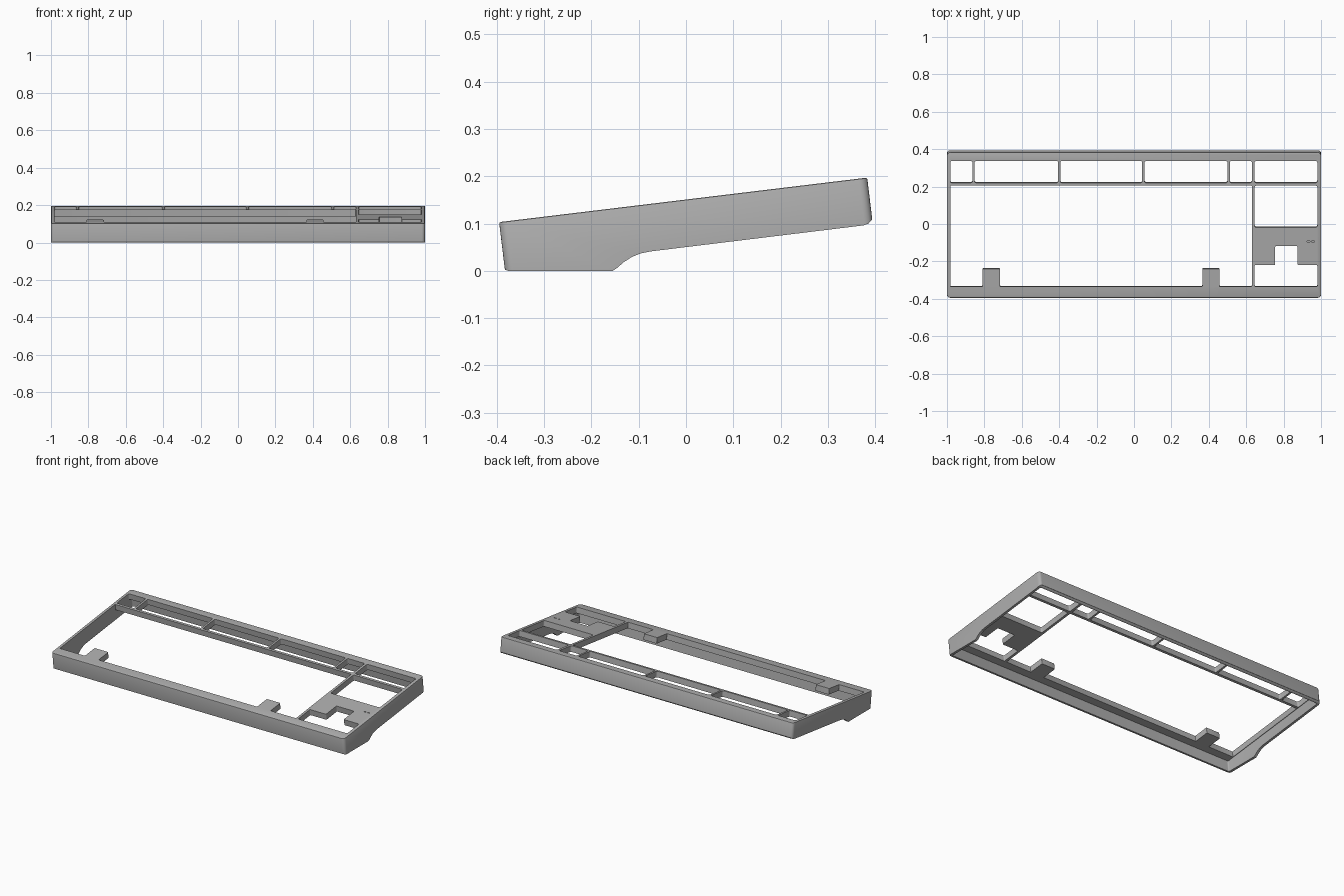
import bpy, bmesh, math
from mathutils import Matrix

cube = bpy.data.objects.get("Cube")
if cube:
    bpy.data.objects.remove(cube, do_unlink=True)

# One plain grey material
grey = bpy.data.materials.new("grey plastic")
grey.use_nodes = True
COLOR = (0.42, 0.42, 0.42, 1)
grey.diffuse_color = COLOR
grey.node_tree.nodes["Principled BSDF"].inputs["Base Color"].default_value = COLOR

# The case is tilted towards the typist
TILT = math.atan2(0.094, 0.778)
TILTED = Matrix.Translation((0, -0.006, 0.15)) @ Matrix.Rotation(TILT, 4, 'X')
PLATE = 0.036      # thickness of the top plate
WALL = 0.015       # thickness of the outer walls


def along(y):
    """Distance along the tilted top for a level y."""
    return (y + 0.006) / math.cos(TILT)


def rect(x0, x1, y0, y1):
    return [(x0, y0), (x1, y0), (x1, y1), (x0, y1)]


def prism(bm, outline, low, high, radius=0.0, segments=4):
    """Upright prism with rounded vertical edges."""
    bottom = [bm.verts.new((x, y, low)) for x, y in outline]
    top = [bm.verts.new((x, y, high)) for x, y in outline]
    bm.faces.new(bottom[::-1])
    bm.faces.new(top)
    n = len(outline)
    edges = []
    for i in range(n):
        j = (i + 1) % n
        bm.faces.new((bottom[i], bottom[j], top[j], top[i]))
        edges.append(bm.edges.get((bottom[i], top[i])))
    if radius:
        bmesh.ops.bevel(bm, geom=edges, offset=radius, segments=segments,
                        profile=0.5, affect='EDGES')


def make_object(name, bm, matrix=None):
    if matrix:
        bm.transform(matrix)
    bmesh.ops.recalc_face_normals(bm, faces=bm.faces)
    mesh = bpy.data.meshes.new(name)
    bm.to_mesh(mesh)
    bm.free()
    mesh.materials.append(grey)
    obj = bpy.data.objects.new(name, mesh)
    bpy.context.collection.objects.link(obj)
    return obj


# Outer block with rounded corners and a softened top rim
bm = bmesh.new()
prism(bm, rect(-1, 1, -0.392, 0.392), -0.17, 0, 0.018, 5)
rim = [e for e in bm.edges if all(v.co.z > -0.001 for v in e.verts)]
bmesh.ops.bevel(bm, geom=rim, offset=0.004, segments=2, profile=0.5, affect='EDGES')
case = make_object("keyboard_case", bm, TILTED)

# Underside: flat front foot, curved step, sloping rear
bm = bmesh.new()
under = [(-0.5, 0.03), (-0.393, 0.015), (-0.387, 0.004), (-0.376, 0),
         (-0.155, 0), (-0.147, 0.005), (-0.132, 0.018), (-0.115, 0.029),
         (-0.095, 0.037), (-0.075, 0.041), (0.375, 0.096), (0.386, 0.1),
         (0.393, 0.108), (0.5, 0.13), (0.5, -0.2), (-0.5, -0.2)]
prism(bm, under, -1.2, 1.2)
cutters = [make_object("underside_cutter", bm,
                       Matrix(((0, 0, 1, 0), (1, 0, 0, 0), (0, 1, 0, 0), (0, 0, 0, 1))))]

# Hollow below the top plate
bm = bmesh.new()
side, depth = 1 - WALL, 0.392 - WALL
prism(bm, rect(-side, side, -depth, depth), -0.3, -PLATE, 0.008)
cutters.append(make_object("hollow_cutter", bm, TILTED))

# Openings through the top plate
bm = bmesh.new()
L, R, MID, PAD = -0.982, 0.98, 0.63, 0.645
FRONT, BAR = -0.335, 0.205


def opening(outline, radius=0.009):
    prism(bm, [(x, along(y)) for x, y in outline], -0.25, 0.1, radius)


# Function row windows
for x0, x1 in ((L, -0.864), (-0.852, -0.406), (-0.394, 0.044),
               (0.056, 0.5), (0.512, MID), (PAD, R)):
    opening(rect(x0, x1, 0.22, 0.337))

# Main opening, stepping round two mounting tabs
outline = [(L, FRONT)]
for x0, x1 in ((-0.81, -0.717), (0.365, 0.457)):
    outline += [(x0, FRONT), (x0, -0.24), (x1, -0.24), (x1, FRONT)]
outline += [(MID, FRONT), (MID, BAR), (L, BAR)]
opening(outline, 0.004)

# Navigation and arrow openings
opening(rect(PAD, R, -0.018, BAR))
opening([(PAD, FRONT), (R, FRONT), (R, -0.22), (0.875, -0.22), (0.875, -0.118),
         (0.755, -0.118), (0.755, -0.22), (PAD, -0.22)], 0.005)

# Two small indicator slots
for x in (0.925, 0.95):
    opening(rect(x, x + 0.016, -0.097, -0.092), 0)
cutters.append(make_object("opening_cutter", bm, TILTED))

# Cut the case and bake the result
for cutter in cutters:
    cutter.hide_render = True
    mod = case.modifiers.new(cutter.name, 'BOOLEAN')
    mod.operation = 'DIFFERENCE'
    mod.solver = 'EXACT'
    mod.object = cutter
bpy.context.view_layer.update()
graph = bpy.context.evaluated_depsgraph_get()
baked = bpy.data.meshes.new_from_object(case.evaluated_get(graph))
case.modifiers.clear()
case.data = baked
for cutter in cutters:
    bpy.data.objects.remove(cutter, do_unlink=True)

# Smooth rounded corners, keep hard edges
baked.materials.clear()
baked.materials.append(grey)
for poly in baked.polygons:
    poly.material_index = 0
    poly.use_smooth = True
baked.set_sharp_from_angle(angle=math.radians(30))
